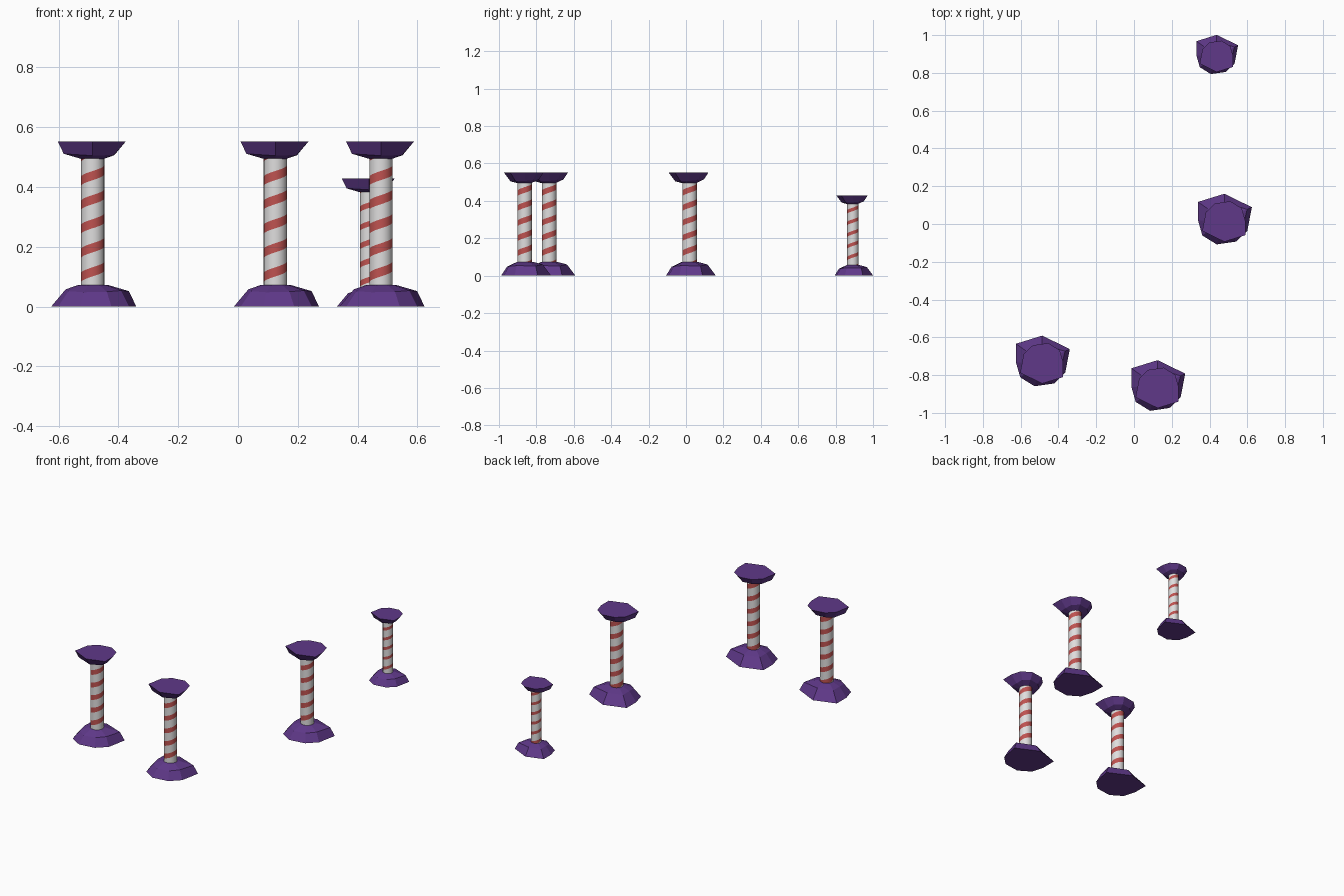
import bpy, bmesh, math

if "Cube" in bpy.data.objects:
    bpy.data.objects.remove(bpy.data.objects["Cube"])


def material(name, rgb):
    m = bpy.data.materials.new(name)
    m.diffuse_color = (*rgb, 1)
    m.use_nodes = True
    m.node_tree.nodes["Principled BSDF"].inputs["Base Color"].default_value = m.diffuse_color
    return m


PURPLE = material("purple stone", (0.115, 0.04, 0.25))
WHITE = material("white paint", (0.74, 0.73, 0.73))
RED = material("red stripe", (0.52, 0.085, 0.08))

# Irregular rock: outline x, y, then shoulder scale and shoulder height
ROCK = [(0.146, 0.07, 0.83, 0.052), (0.0, 0.141, 0.68, 0.06),
        (-0.139, 0.098, 0.64, 0.057), (-0.139, 0.0, 0.65, 0.058),
        (-0.116, -0.08, 0.70, 0.052), (-0.04, -0.127, 0.75, 0.048),
        (0.063, -0.112, 0.75, 0.05), (0.122, -0.055, 0.78, 0.054)]
HEIGHT = 0.553


def finish(name, bm, mats, loc, scale):
    bmesh.ops.remove_doubles(bm, verts=bm.verts, dist=1e-6)
    bmesh.ops.recalc_face_normals(bm, faces=bm.faces)
    me = bpy.data.meshes.new(name)
    bm.to_mesh(me)
    bm.free()
    for m in mats:
        me.materials.append(m)
    ob = bpy.data.objects.new(name, me)
    bpy.context.collection.objects.link(ob)
    ob.location = (*loc, 0)
    ob.scale = (scale,) * 3
    return ob


def rock(name, loc, scale, k=1.0, z0=0.0):
    """Low-poly dome; a negative k turns it upside down and around."""
    bm = bmesh.new()
    n = len(ROCK)

    def vert(x, y, z):
        return bm.verts.new((x * k, y * k, z0 + z * k))

    rings = [[vert(x, y, 0) for x, y, s, h in ROCK],
             [vert(x * s, y * s, h) for x, y, s, h in ROCK],
             [vert(x * 0.34, y * 0.34, 0.073) for x, y, s, h in ROCK]]
    for a, b in zip(rings, rings[1:]):
        for i in range(n):
            j = (i + 1) % n
            bm.faces.new((a[i], a[j], b[j], b[i]))
    bm.faces.new(rings[0])
    bm.faces.new(rings[2])
    finish(name, bm, [PURPLE], loc, scale)


def shaft(name, loc, scale, red_part):
    """Round shaft cut into white and red helical bands."""
    bm = bmesh.new()
    n, r, pitch, low, high = 24, 0.039, 0.0805, 0.03, 0.54

    def vert(i, z):
        a = 2 * math.pi * i / n          # measured from the front towards +x
        return bm.verts.new((r * math.sin(a), -r * math.cos(a), z))

    def clamp(z):
        return min(max(z, low), high)

    for i in range(n):
        for k in range(-2, 8):
            mid = 0.036 + k * pitch
            half = red_part * pitch / 2
            for mat, a, b in ((1, mid - half, mid + half), (0, mid + half, mid + pitch - half)):
                d0, d1 = pitch * i / n, pitch * (i + 1) / n
                z = [clamp(a + d0), clamp(a + d1), clamp(b + d1), clamp(b + d0)]
                pts = []
                for step, h in zip((i, i + 1, i + 1, i), z):
                    if not pts or (step, h) != pts[-1]:
                        pts.append((step, h))
                if pts[0] == pts[-1]:
                    pts.pop()
                if len(pts) < 3:
                    continue
                f = bm.faces.new([vert(*p) for p in pts])
                f.material_index = mat
    ob = finish(name, bm, [WHITE, RED], loc, scale)
    bpy.ops.object.select_all(action='DESELECT')
    ob.select_set(True)
    bpy.context.view_layer.objects.active = ob
    bpy.ops.object.shade_smooth_by_angle(angle=math.radians(30))


# Four striped pillars, the last one smaller
PILLARS = [((-0.486, -0.732), 1.0, 0.38), ((0.125, -0.862), 1.0, 0.38),
           ((0.478, 0.019), 1.0, 0.38), ((0.438, 0.892), 0.774, 0.3)]
for i, (loc, s, red) in enumerate(PILLARS, 1):
    rock(f"pillar_{i}_base", loc, s)
    shaft(f"pillar_{i}_striped_shaft", loc, s, red)
    rock(f"pillar_{i}_cap", loc, s, -0.8, HEIGHT)
